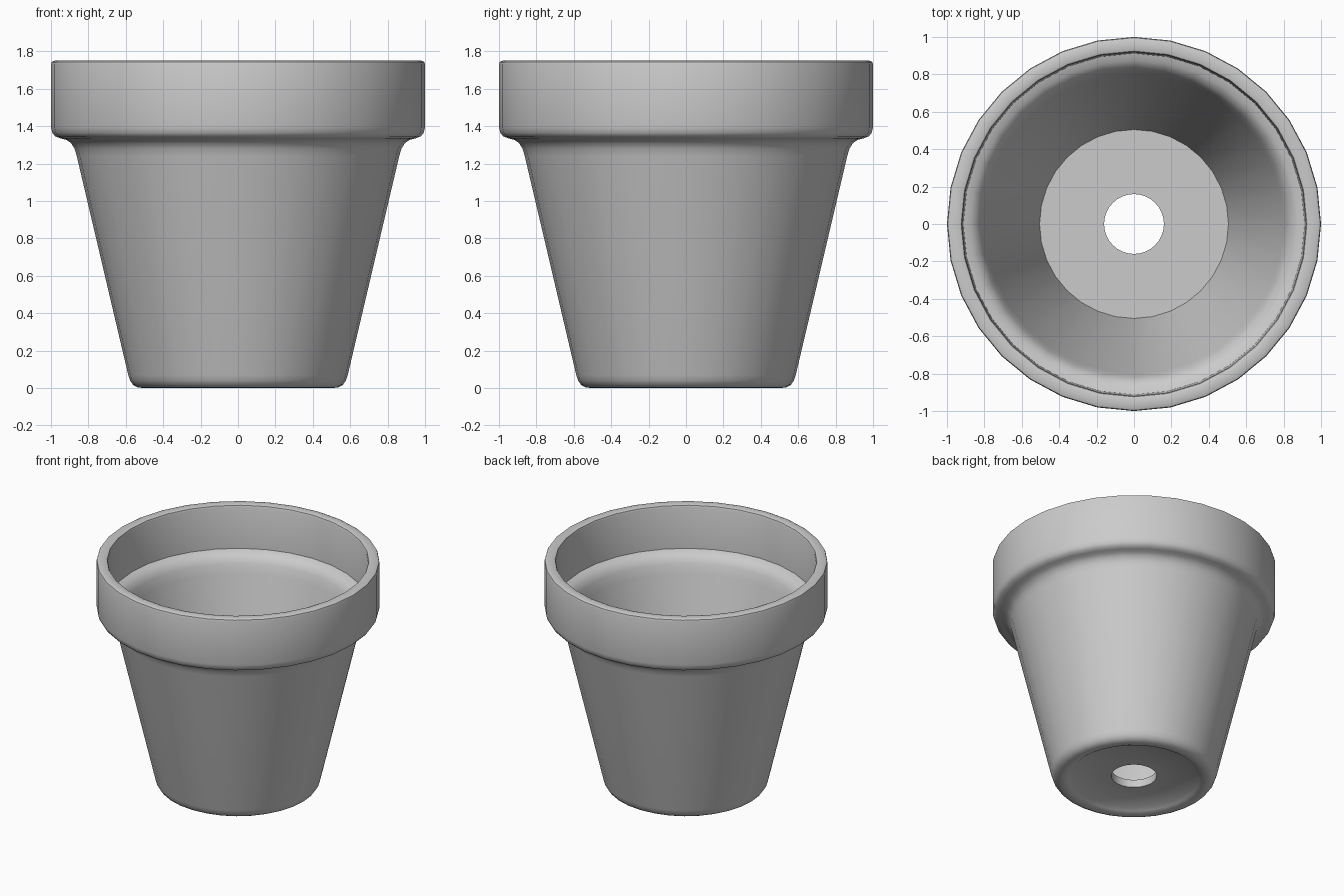
import bpy, bmesh, math

if "Cube" in bpy.data.objects:
    bpy.data.objects.remove(bpy.data.objects["Cube"])

SIDES = 32

# Closed cross-section (radius, height), from drain hole round the outside and back inside
profile = [
    (0.16, 0.03), (0.44, 0.03),                                     # recessed underside
    (0.465, 0.012), (0.50, 0.0), (0.535, 0.003),                    # foot ring
    (0.56, 0.016), (0.577, 0.04), (0.587, 0.07),
    (0.862, 1.24), (0.874, 1.28), (0.893, 1.31), (0.92, 1.328),     # wall and cove under rim
    (0.95, 1.335), (0.978, 1.346), (0.993, 1.365), (1.0, 1.395),
    (1.0, 1.73), (0.996, 1.744), (0.982, 1.75),                     # rim band
    (0.938, 1.75), (0.924, 1.745), (0.919, 1.73),
    (0.912, 1.415),                                                 # inner ledge
    (0.875, 1.405), (0.842, 1.38), (0.82, 1.34), (0.80, 1.27),
    (0.505, 0.09), (0.16, 0.09),                                    # inner wall and floor
]

# Lathe the section around z
bm = bmesh.new()
verts = [bm.verts.new((0, r, z)) for r, z in profile]
edges = [bm.edges.new((verts[i], verts[(i + 1) % len(verts)])) for i in range(len(verts))]
bmesh.ops.spin(bm, geom=verts + edges, cent=(0, 0, 0), axis=(0, 0, 1),
               angle=math.tau, steps=SIDES, use_merge=False)
bmesh.ops.remove_doubles(bm, verts=bm.verts[:], dist=0.0005)
bmesh.ops.recalc_face_normals(bm, faces=bm.faces[:])
mesh = bpy.data.meshes.new("flower_pot")
bm.to_mesh(mesh)
bm.free()

pot = bpy.data.objects.new("flower_pot", mesh)
bpy.context.collection.objects.link(pot)
bpy.context.view_layer.objects.active = pot
pot.select_set(True)
bpy.ops.object.shade_smooth_by_angle(angle=math.radians(42))
